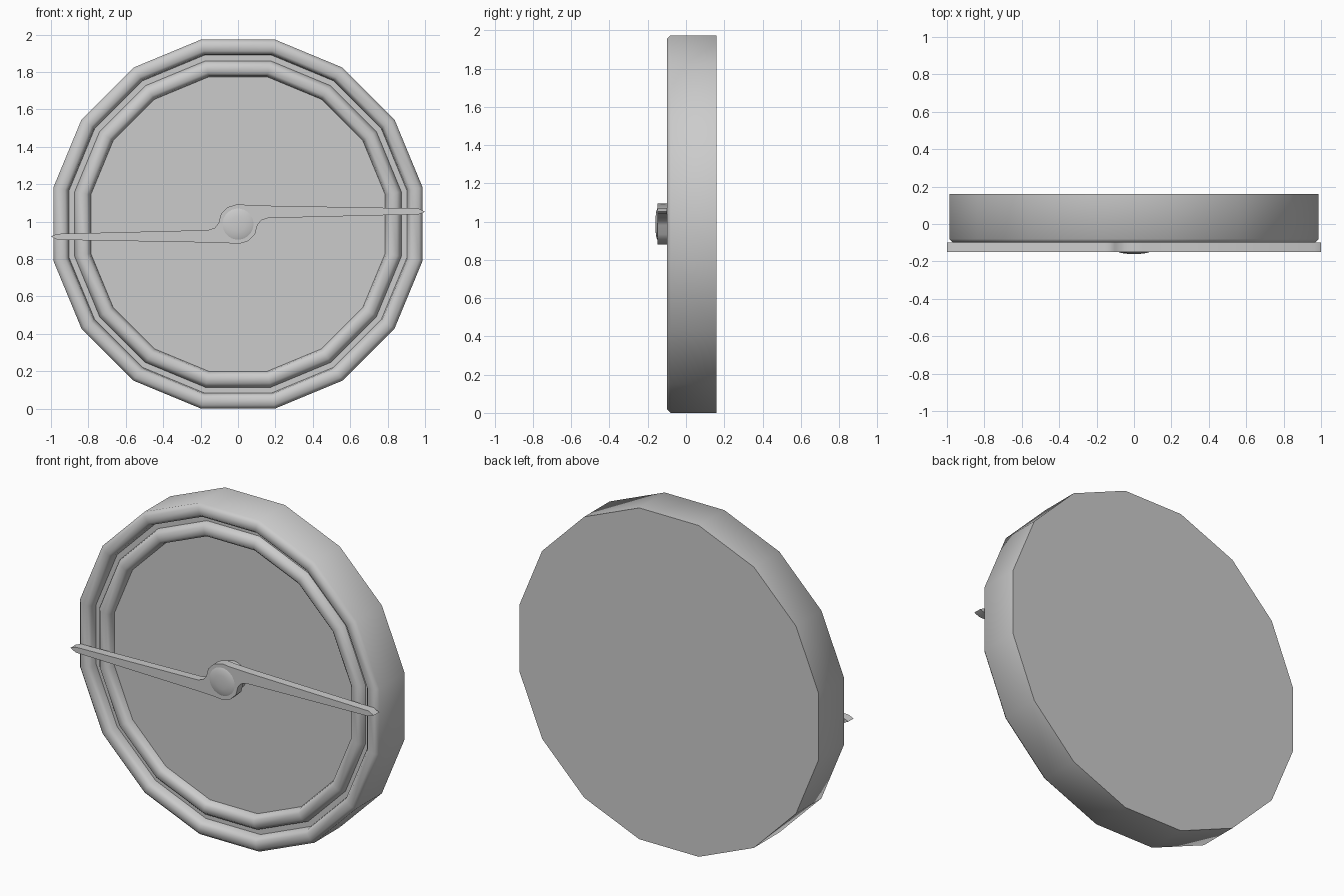
import bpy, bmesh, math

if "Cube" in bpy.data.objects:
    bpy.data.objects.remove(bpy.data.objects["Cube"])

CZ = 0.987                      # height of the dial centre
SIDES = 16


def finish(name, bm, angle):
    bmesh.ops.recalc_face_normals(bm, faces=bm.faces)
    me = bpy.data.meshes.new(name)
    bm.to_mesh(me)
    bm.free()
    ob = bpy.data.objects.new(name, me)
    ob.location = (0, 0, CZ)
    bpy.context.collection.objects.link(ob)
    bpy.context.view_layer.objects.active = ob
    ob.select_set(True)
    bpy.ops.object.shade_smooth_by_angle(angle=math.radians(angle))
    ob.select_set(False)
    return ob


def lathe(name, profile, sides, angle):
    """Spin (radius, y) points around the y axis and cap both ends."""
    bm = bmesh.new()
    rings = []
    for r, y in profile:
        ring = []
        for i in range(sides):
            a = 2 * math.pi * (i + 0.5) / sides
            ring.append(bm.verts.new((r * math.cos(a), y, r * math.sin(a))))
        rings.append(ring)
    for a, b in zip(rings, rings[1:]):
        for i in range(sides):
            j = (i + 1) % sides
            bm.faces.new((a[i], a[j], b[j], b[i]))
    bm.faces.new(rings[0])
    bm.faces.new(rings[-1])
    return finish(name, bm, angle)


# clock body: flat back, outer bead, groove, inner bead, recessed dial
# (profile radii measured to the flats of the polygon)
body = [(0.987, 0.16), (0.987, -0.08), (0.968, -0.10), (0.925, -0.10),
        (0.908, -0.08), (0.903, -0.045), (0.873, -0.045), (0.868, -0.065),
        (0.85, -0.085), (0.81, -0.085), (0.793, -0.068), (0.787, -0.04)]
k = 1 / math.cos(math.pi / SIDES)
lathe("clock_body", [(r * k, y) for r, y in body], SIDES, 50)

# pair of hands: half outline, repeated by a half turn
half = [(-0.161, -0.032), (-0.125, -0.021), (-0.104, 0.005), (-0.091, 0.054),
        (-0.054, 0.091), (0, 0.107), (0.05, 0.102), (0.18, 0.098),
        (0.965, 0.084), (1.0, 0.066), (0.965, 0.052)]
outline = half + [(-x, -z) for x, z in half]
bm = bmesh.new()
face = bm.faces.new([bm.verts.new((x, -0.10, z)) for x, z in outline])
ext = bmesh.ops.extrude_face_region(bm, geom=[face])
for v in ext["geom"]:
    if isinstance(v, bmesh.types.BMVert):
        v.co.y = -0.15
finish("clock_hands", bm, 40)

# domed centre pin reaching back to the dial
lathe("centre_pin", [(0.083, -0.04), (0.083, -0.15), (0.07, -0.155),
                     (0.04, -0.159), (0.012, -0.16)], 24, 40)
